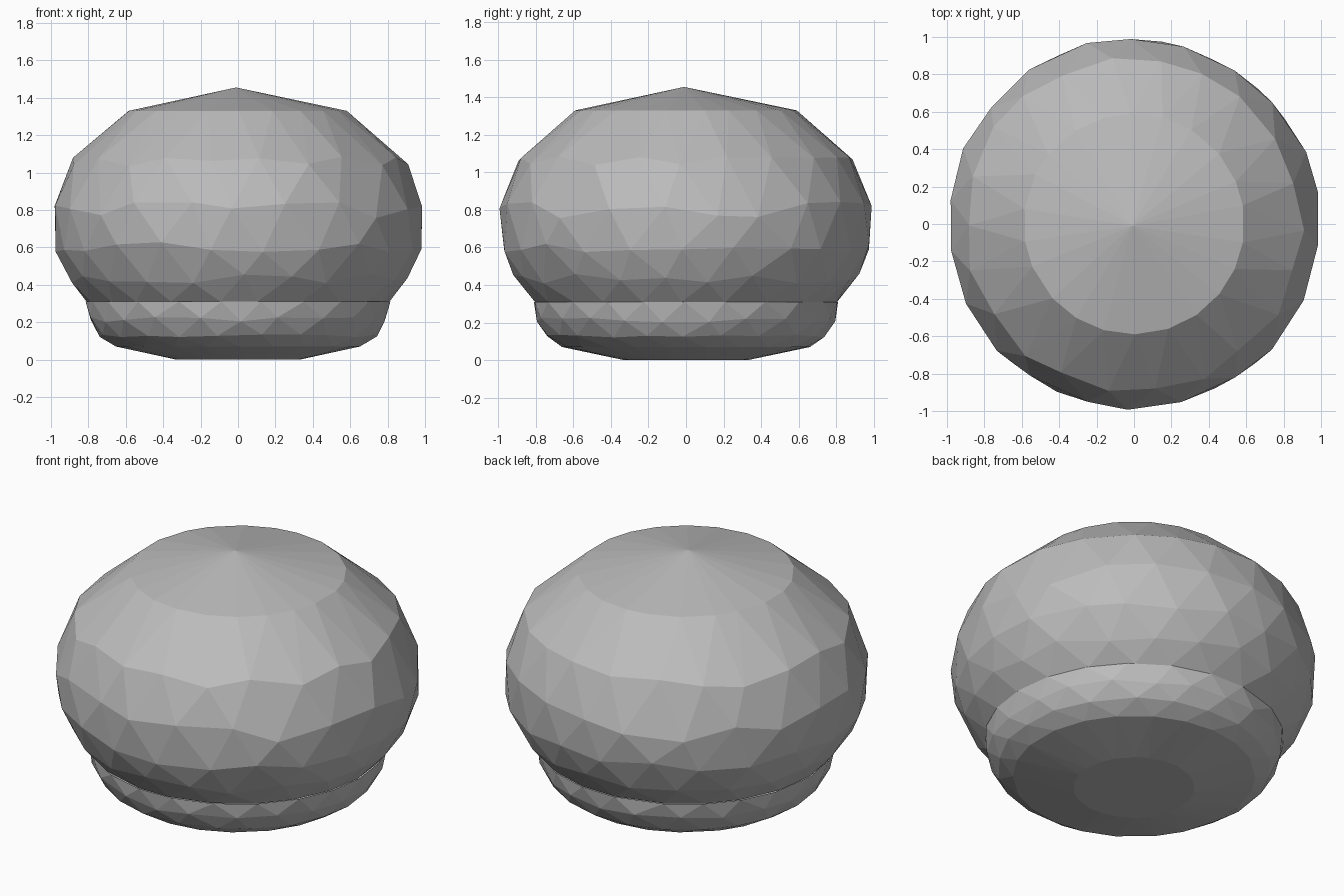
import bpy, bmesh, math, random

random.seed(4)
cube = bpy.data.objects.get("Cube")
if cube:
    bpy.data.objects.remove(cube, do_unlink=True)

grey = bpy.data.materials.new("plain_grey")
grey.use_nodes = True
colour = (0.5, 0.5, 0.5, 1)
grey.diffuse_color = colour
grey.node_tree.nodes["Principled BSDF"].inputs["Base Color"].default_value = colour


def faceted_shell(name, profile, sides, cap_z):
    """Join irregular rings of (radius, height, slip along the profile)."""
    bm = bmesh.new()
    rings = []
    for k, (r, z, slip) in enumerate(profile):
        before, after = profile[max(k - 1, 0)], profile[min(k + 1, len(profile) - 1)]
        ring = []
        for i in range(sides):
            # slide each corner a little towards a neighbouring ring
            t = random.uniform(-slip, slip)
            goal = after if t > 0 else before
            rr = r + (goal[0] - r) * abs(t)
            zz = z + (goal[1] - z) * abs(t)
            a = math.tau * (i + 0.5 * (k % 2) + random.uniform(-0.13, 0.13)) / sides
            ring.append(bm.verts.new((rr * math.cos(a), rr * math.sin(a), zz)))
        rings.append(ring)
    # staggered triangles between neighbouring rings
    for k in range(len(rings) - 1):
        low, high = rings[k], rings[k + 1]
        for i in range(sides):
            j = (i + 1) % sides
            if k % 2 == 0:
                bm.faces.new((low[i], low[j], high[i]))
                bm.faces.new((low[j], high[j], high[i]))
            else:
                bm.faces.new((low[i], low[j], high[j]))
                bm.faces.new((low[i], high[j], high[i]))
    # fan to the pole
    end = rings[-1]
    pole = bm.verts.new((-0.01, -0.01, cap_z))
    for i in range(sides):
        bm.faces.new((end[i], end[(i + 1) % sides], pole))
    bmesh.ops.recalc_face_normals(bm, faces=bm.faces)
    mesh = bpy.data.meshes.new(name)
    bm.to_mesh(mesh)
    bm.free()
    mesh.materials.append(grey)
    obj = bpy.data.objects.new(name, mesh)
    bpy.context.collection.objects.link(obj)
    return obj


# Domed top, open underneath
faceted_shell("dome_top", [
    (0.81, 0.31, 0), (0.91, 0.43, 0.18), (0.985, 0.6, 0.15),
    (1.0, 0.79, 0.2), (0.905, 1.06, 0.1), (0.59, 1.33, 0)], 22, 1.455)

# Shallow base, open on top
faceted_shell("base", [
    (0.815, 0.31, 0), (0.8, 0.215, 0.15), (0.745, 0.125, 0.1),
    (0.66, 0.07, 0), (0.33, 0.0, 0)], 22, 0.0)
